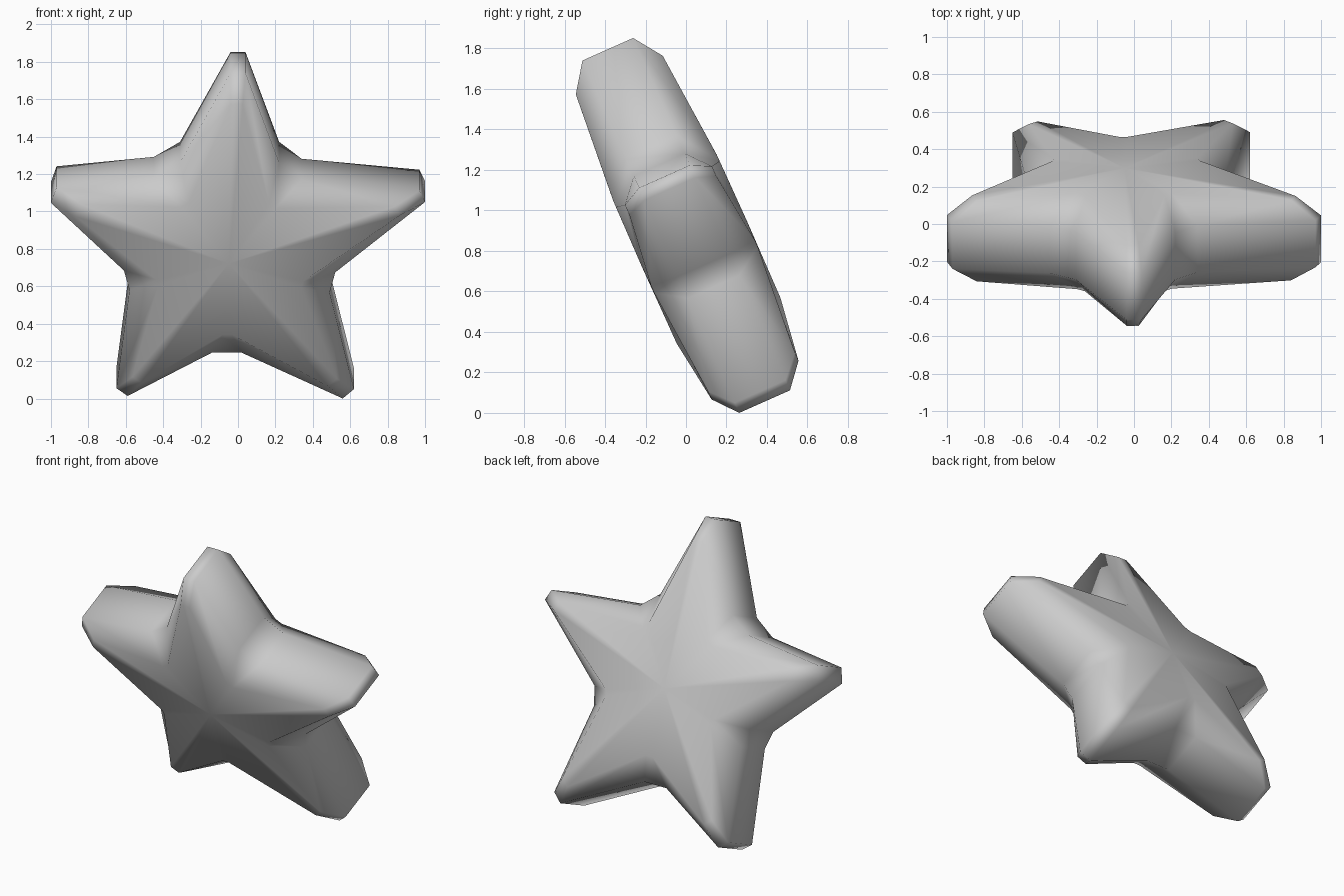
import bpy, bmesh, math
from mathutils import Vector, Matrix

if "Cube" in bpy.data.objects:
    bpy.data.objects.remove(bpy.data.objects["Cube"])

# Star outline: blunt tips and valleys, each a pair of points (x, up), clockwise from the top
TIPS = [((-.04, .95), (.04, .95)), ((.97, .262), (1.0, .195)),
        ((.62, -.9), (.56, -.955)), ((-.59, -.94), (-.65, -.895)),
        ((-1.0, .19), (-.97, .282))]
VALLEYS = [((.22, .425), (.34, .326)), ((.52, -.217), (.49, -.335)),
           ((.02, -.687), (-.14, -.687)), ((-.58, -.32), (-.61, -.206)),
           ((-.45, .337), (-.31, .425))]
CENTRE = Vector((-.05, -.10))
RIM, TIP_FACE, VALLEY_FACE, MIDDLE = .137, .235, .28, .283

rim, face = [], []
for tip, valley in zip(TIPS, VALLEYS):
    for pair, inset, spread, depth in ((tip, .14, .8, TIP_FACE),
                                       (valley, .17, .3, VALLEY_FACE)):
        a, b = Vector(pair[0]), Vector(pair[1])
        mid = (a + b) / 2
        inner = mid + (CENTRE - mid).normalized() * inset
        for p in (a, b):
            q = inner + (p - mid) * spread
            rim.append((p.x, p.y, RIM))
            face.append((q.x, q.y, depth))

# Front and back are mirrored: rim loop, inset face loop and a middle point
bm = bmesh.new()
loops = []
n = len(rim)
for side in (-1, 1):
    r = [bm.verts.new((x, side * w, u)) for x, u, w in rim]
    f = [bm.verts.new((x, side * w, u)) for x, u, w in face]
    c = bm.verts.new((CENTRE.x, side * MIDDLE, CENTRE.y))
    for i in range(n):
        j = (i + 1) % n
        bm.faces.new((r[i], r[j], f[j], f[i]))
        bm.faces.new((f[i], f[j], c))
    loops.append(r)
for i in range(n):
    j = (i + 1) % n
    bm.faces.new((loops[0][i], loops[0][j], loops[1][j], loops[1][i]))
bmesh.ops.recalc_face_normals(bm, faces=bm.faces)

# Lean the top towards the front and rest the star on the floor
bm.transform(Matrix.Rotation(math.radians(24), 4, 'X'))
low = min(v.co.z for v in bm.verts)
bm.transform(Matrix.Translation((0, 0, -low)))

mesh = bpy.data.meshes.new("star")
bm.to_mesh(mesh)
bm.free()
star = bpy.data.objects.new("star", mesh)
bpy.context.collection.objects.link(star)
bpy.context.view_layer.objects.active = star
star.select_set(True)
bpy.ops.object.shade_smooth_by_angle(angle=math.radians(55))
